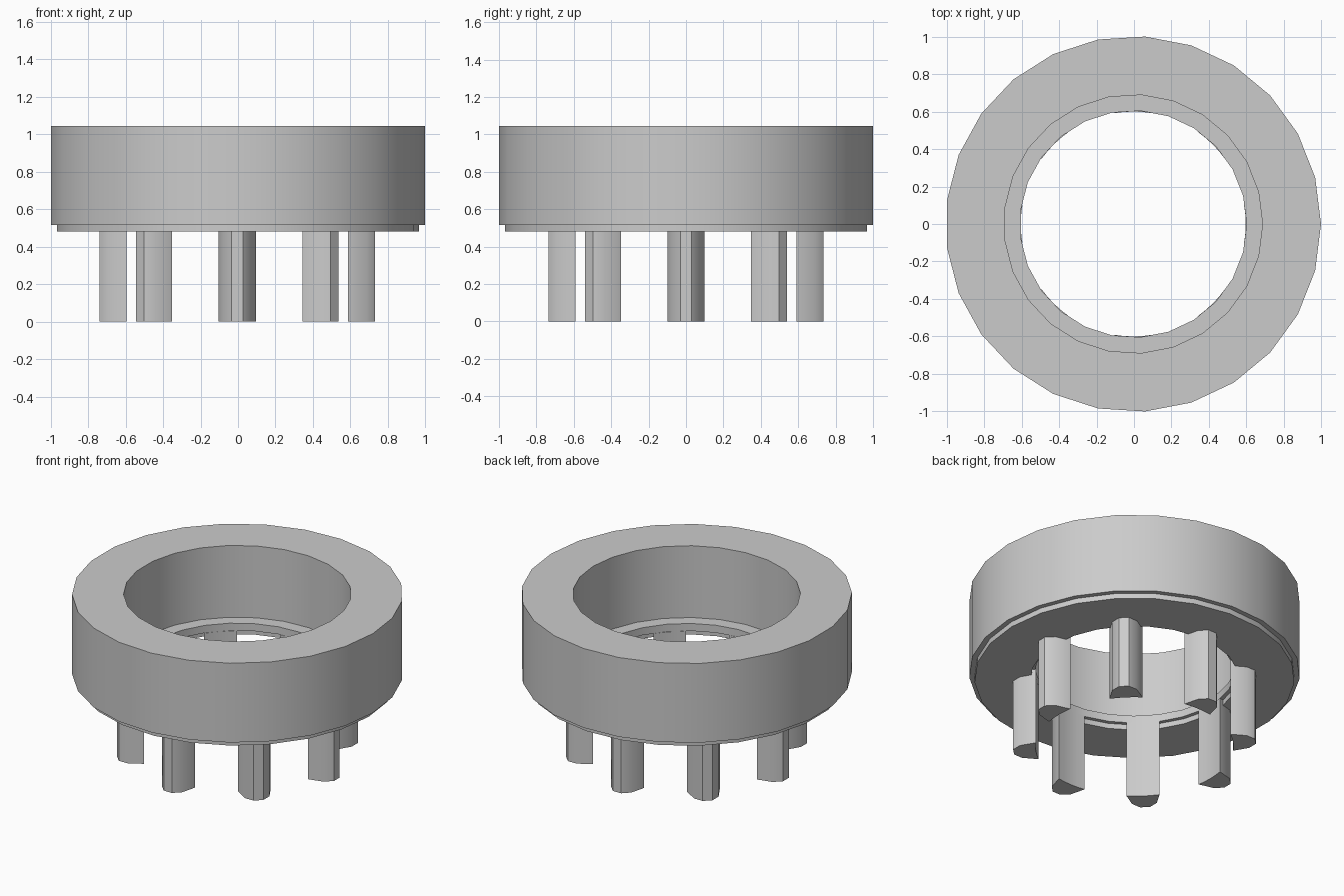
import bpy, bmesh
from math import pi, radians, sqrt
from mathutils import Matrix, Vector

cube = bpy.data.objects.get("Cube")
if cube:
    bpy.data.objects.remove(cube)

SIDES = 25
POSTS = 8
CENTRE = Vector((-0.004, 0, 0))

grey = bpy.data.materials.new("plain_grey")
grey.use_nodes = True
colour = (0.6, 0.6, 0.6, 1)
grey.diffuse_color = colour
grey.node_tree.nodes["Principled BSDF"].inputs["Base Color"].default_value = colour


def finish(bm, name):
    bmesh.ops.recalc_face_normals(bm, faces=bm.faces)
    mesh = bpy.data.meshes.new(name)
    bm.to_mesh(mesh)
    bm.free()
    mesh.materials.append(grey)
    obj = bpy.data.objects.new(name, mesh)
    obj.location = CENTRE
    bpy.context.collection.objects.link(obj)
    bpy.ops.object.select_all(action="DESELECT")
    obj.select_set(True)
    bpy.context.view_layer.objects.active = obj
    bpy.ops.object.shade_smooth_by_angle(angle=radians(35))
    return obj


# Ring: closed radius/height profile turned about the z axis
profile = [(0.97, 0.48), (0.97, 0.515), (1.002, 0.515), (1.002, 1.045),
           (0.69, 1.045), (0.69, 0.565), (0.605, 0.565), (0.605, 0.515),
           (0.63, 0.515), (0.63, 0.48)]
bm = bmesh.new()
verts = [bm.verts.new((r, 0, z)) for r, z in profile]
edges = [bm.edges.new((v, verts[i - 1])) for i, v in enumerate(verts)]
bmesh.ops.spin(bm, geom=verts + edges, cent=(0, 0, 0), axis=(0, 0, 1),
               angle=2 * pi, steps=SIDES)
bmesh.ops.remove_doubles(bm, verts=bm.verts, dist=0.0005)
finish(bm, "collar_ring")

# Posts: tapered outer nose, inner face following the bore
half = [(0.735, 0.03), (0.69, 0.075)]
inner = [(sqrt(0.6 ** 2 - y * y), y) for y in (0.1, 0.05, 0, -0.05, -0.1)]
outline = half + inner + [(x, -y) for x, y in reversed(half)]
for i in range(POSTS):
    bm = bmesh.new()
    face = bm.faces.new([bm.verts.new((x, y, 0)) for x, y in outline])
    top = bmesh.ops.extrude_face_region(bm, geom=[face])["geom"]
    bmesh.ops.translate(bm, vec=(0, 0, 0.515),
                        verts=[g for g in top if isinstance(g, bmesh.types.BMVert)])
    bmesh.ops.rotate(bm, verts=bm.verts, cent=(0, 0, 0),
                     matrix=Matrix.Rotation(2 * pi * i / POSTS, 3, "Z"))
    finish(bm, f"post_{i + 1}")
